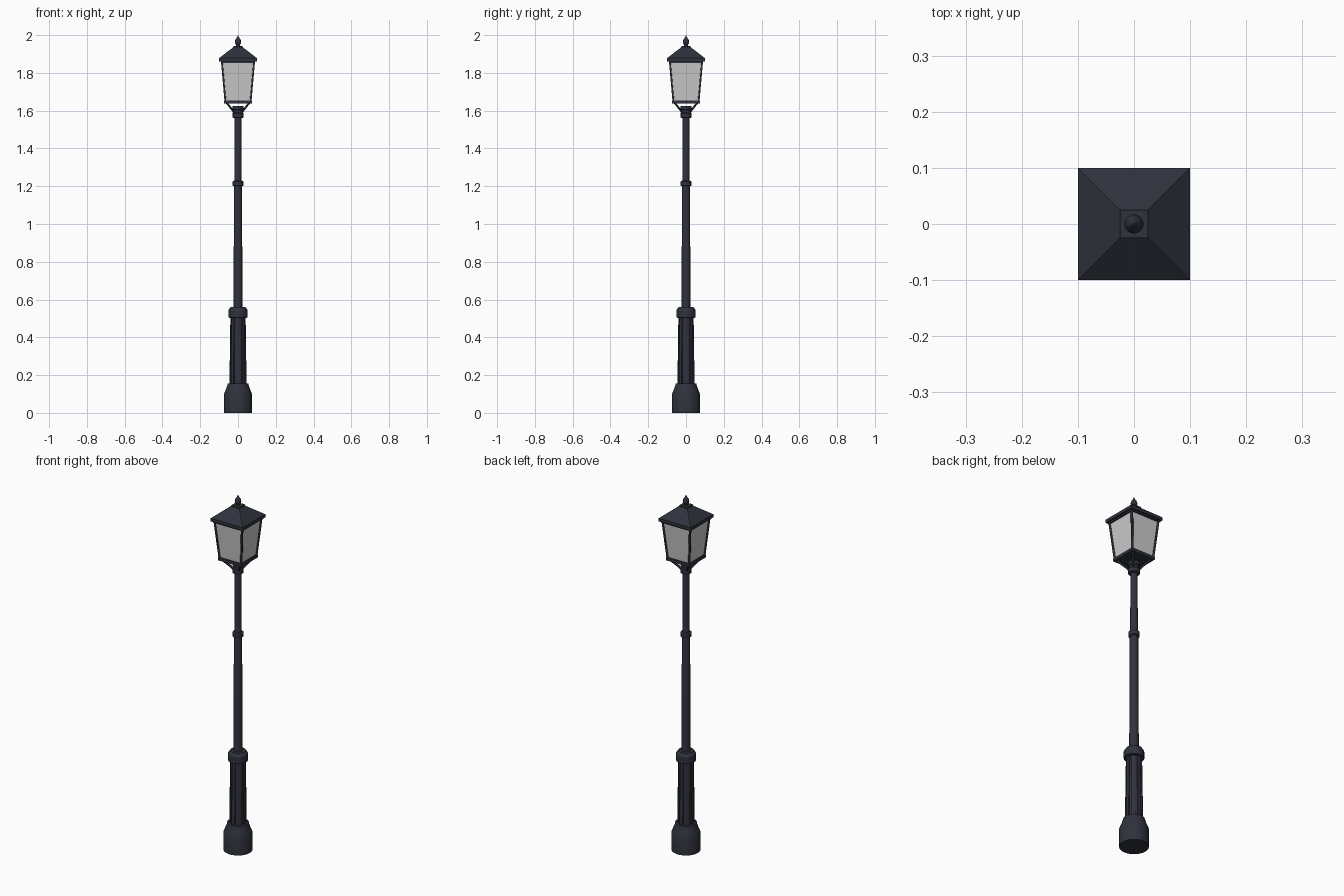
import bpy, bmesh, math
from mathutils import Vector

if "Cube" in bpy.data.objects:
    bpy.data.objects.remove(bpy.data.objects["Cube"])


def material(name, col):
    m = bpy.data.materials.new(name)
    m.diffuse_color = (*col, 1)
    m.use_nodes = True
    m.node_tree.nodes["Principled BSDF"].inputs["Base Color"].default_value = m.diffuse_color
    return m


IRON = material("dark_iron", (0.028, 0.032, 0.045))
GLASS = material("frosted_glass", (0.6, 0.6, 0.6))


def finish(name, bm, mat, smooth):
    bmesh.ops.recalc_face_normals(bm, faces=bm.faces)
    me = bpy.data.meshes.new(name)
    bm.to_mesh(me)
    bm.free()
    me.materials.append(mat)
    ob = bpy.data.objects.new(name, me)
    bpy.context.collection.objects.link(ob)
    if smooth:
        bpy.ops.object.select_all(action='DESELECT')
        ob.select_set(True)
        bpy.context.view_layer.objects.active = ob
        bpy.ops.object.shade_smooth_by_angle(angle=math.radians(30))
    return ob


def loft(name, profile, section, mat=IRON, caps=True, smooth=True):
    """Stack scaled copies of a unit cross-section along (radius, z) points."""
    bm = bmesh.new()
    rings = [[bm.verts.new((x * r, y * r, z)) for x, y in section] for r, z in profile]
    n = len(section)
    for a, b in zip(rings, rings[1:]):
        for i in range(n):
            j = (i + 1) % n
            bm.faces.new((a[i], a[j], b[j], b[i]))
    if caps:
        bm.faces.new(rings[0])
        bm.faces.new(rings[-1])
    return finish(name, bm, mat, smooth)


def circle(n):
    return [(math.cos(2 * math.pi * i / n), math.sin(2 * math.pi * i / n)) for i in range(n)]


def bar(name, points, width):
    """Square bar following a short path."""
    cu = bpy.data.curves.new(name, 'CURVE')
    cu.dimensions = '3D'
    cu.bevel_depth = width / 2 * math.sqrt(2)
    cu.bevel_resolution = 0
    cu.use_fill_caps = True
    sp = cu.splines.new('POLY')
    sp.points.add(len(points) - 1)
    for p, co in zip(sp.points, points):
        p.co = (*co, 1)
    cu.materials.append(IRON)
    ob = bpy.data.objects.new(name, cu)
    bpy.context.collection.objects.link(ob)


ROUND = circle(28)
SQUARE = [(-1, -1), (1, -1), (1, 1), (-1, 1)]

# ribbed cross-section for the lower column: eight raised flats
FLUTED = []
for k in range(8):
    for off, r in ((-14, 0.86), (-13, 1), (0, 1.01), (13, 1), (14, 0.86)):
        t = math.radians(45 * k + off)
        FLUTED.append((r * math.cos(t), r * math.sin(t)))

# post
loft("base", [(0.074, 0), (0.074, 0.1), (0.068, 0.115), (0.058, 0.14), (0.055, 0.155),
              (0.042, 0.157)], ROUND)
loft("fluted_column", [(0.045, 0.15), (0.040, 0.51)], FLUTED)
loft("column_collar", [(0.042, 0.503), (0.051, 0.505), (0.051, 0.543), (0.04, 0.56),
                       (0.02, 0.561)], ROUND)
loft("pole", [(0.024, 0.55), (0.021, 1.21), (0.019, 1.22), (0.018, 1.58)], ROUND)
loft("pole_ring", [(0.021, 1.2), (0.028, 1.204), (0.028, 1.226), (0.02, 1.23)], ROUND)
loft("lantern_socket", [(0.02, 1.56), (0.029, 1.563), (0.029, 1.585), (0.025, 1.59),
                        (0.025, 1.603), (0.029, 1.606), (0.029, 1.626)], ROUND)

# lantern body
loft("lantern_floor", [(0.073, 1.638), (0.073, 1.655)], SQUARE, smooth=False)
loft("glass_panes", [(0.066, 1.654), (0.085, 1.865)], SQUARE, GLASS, False, False)
loft("roof", [(0.091, 1.852), (0.091, 1.86), (0.1, 1.86), (0.1, 1.878), (0.025, 1.936),
              (0.025, 1.942)], SQUARE, smooth=False)

# corner bars and support brackets
for sx, sy in SQUARE:
    def corner(*rz):
        return [Vector((sx * r, sy * r, z)) for r, z in rz]
    bar("corner_bar", corner((0.067, 1.65), (0.086, 1.865)), 0.009)
    bar("bracket", corner((0.018, 1.585), (0.027, 1.6), (0.042, 1.619), (0.060, 1.642)), 0.009)

# finial
loft("finial", [(0.012, 1.94), (0.009, 1.948), (0.014, 1.953), (0.017, 1.963), (0.015, 1.973),
                (0.009, 1.983), (0.004, 1.991), (0.0008, 2.0)], circle(20))
